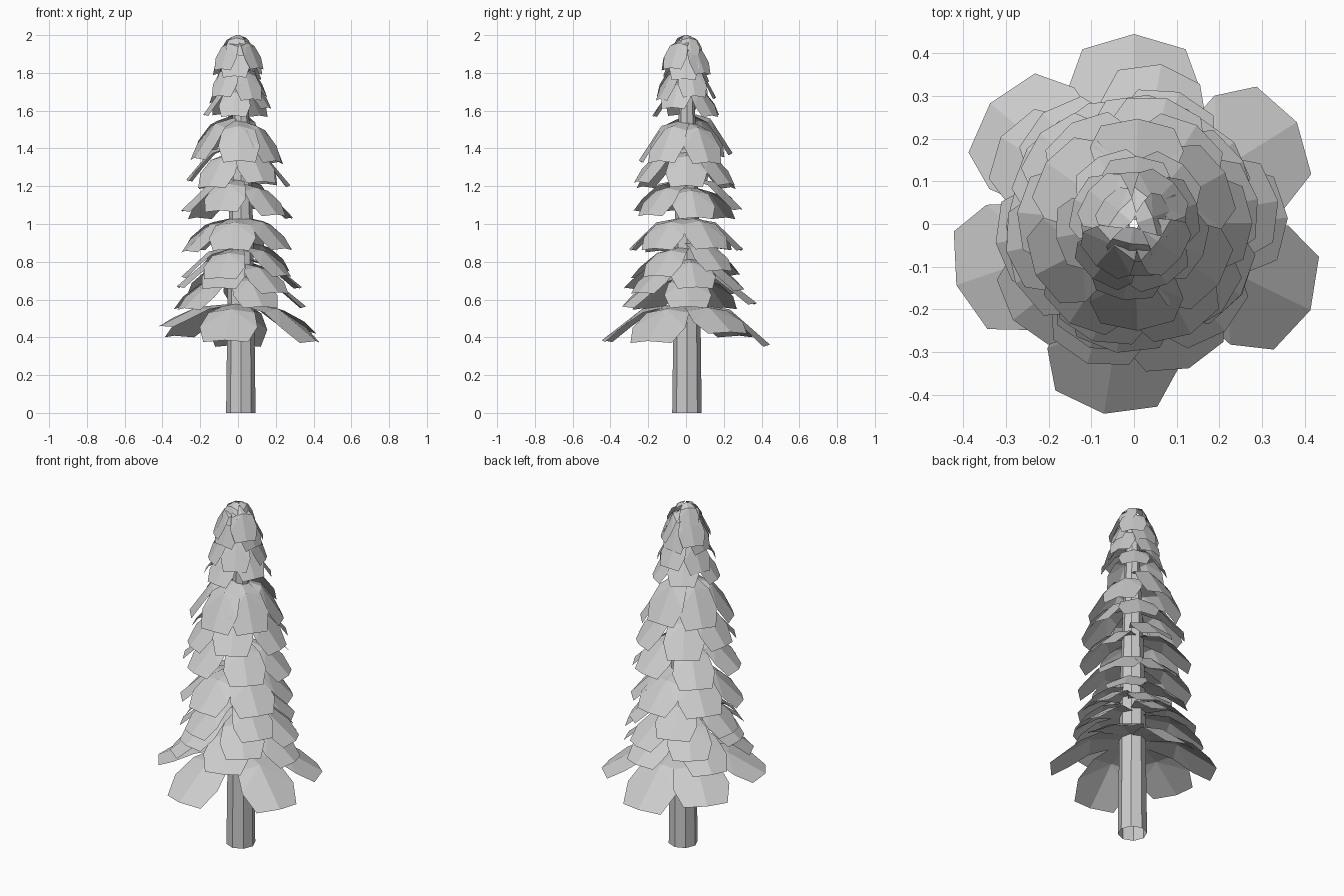
import bpy, bmesh, math, random
from mathutils import Vector

random.seed(4)
cube = bpy.data.objects.get("Cube")
if cube:
    bpy.data.objects.remove(cube)

grey = bpy.data.materials.new("pale_grey")
grey.use_nodes = True
grey.diffuse_color = (0.6, 0.6, 0.6, 1)
grey.node_tree.nodes["Principled BSDF"].inputs["Base Color"].default_value = (0.6, 0.6, 0.6, 1)

AXIS = Vector((0.015, 0.005, 0))


def finish(name, bm):
    mesh = bpy.data.meshes.new(name)
    bm.to_mesh(mesh)
    bm.free()
    mesh.materials.append(grey)
    obj = bpy.data.objects.new(name, mesh)
    bpy.context.collection.objects.link(obj)
    return obj


def add_bough(bm, degrees, reach, tip_z, height, half_width):
    """Drooping folded leaf: a raised spine with lower sides and a crease halfway."""
    angle = math.radians(degrees)
    out = Vector((math.cos(angle), math.sin(angle), 0))
    side = Vector((-out.y, out.x, 0))

    def vert(r, s, h):
        p = out * (r * reach) + side * (s * half_width)
        return bm.verts.new((p.x, p.y, tip_z + h * height))

    spine = [vert(0.08, 0, 1.02), vert(0.52, 0, 0.88), vert(1.0, 0, 0.05)]
    for sign in (-1, 1):
        root = vert(0.12, sign * 0.4, 0.97)
        crease = vert(0.47, sign * 0.8, 0.78)
        wide = vert(0.71, sign, 0.4)
        corner = vert(0.92, sign * 0.78, 0.0)
        for loop in ((spine[0], root, crease, spine[1]),
                     (spine[1], crease, wide),
                     (spine[1], wide, corner, spine[2])):
            bm.faces.new(loop if sign < 0 else loop[::-1])


# Trunk: open octagonal tube, tapering toward the tip
bm = bmesh.new()
rings = []
for z, radius in ((0, 0.078), (0.97, 0.066), (1.94, 0.03)):
    ring = bmesh.ops.create_circle(bm, segments=8, radius=radius)["verts"]
    for v in ring:
        v.co += AXIS + Vector((0, 0, z))
    rings.append(ring)
for low, high in zip(rings, rings[1:]):
    for i in range(8):
        j = (i + 1) % 8
        bm.faces.new((low[i], low[j], high[j], high[i]))
bmesh.ops.recalc_face_normals(bm, faces=bm.faces)
finish("trunk", bm)

# Lowest skirt: large boughs as (direction, reach, tip height)
bm = bmesh.new()
for degrees, reach, tip in ((90, 0.445, 0.35), (32, 0.45, 0.42), (-26, 0.46, 0.37),
                            (-99, 0.45, 0.375), (199, 0.44, 0.455), (140, 0.44, 0.40)):
    add_bough(bm, degrees, reach, tip, 0.575 - tip, 0.155)
finish("lowest_boughs", bm)

# Upper tiers: tip height, reach, height, half width, count, first direction
tiers = [
    (0.56, 0.37, 0.17, 0.125, 5, -67),
    (0.64, 0.335, 0.16, 0.12, 6, -112),
    (0.73, 0.30, 0.16, 0.115, 5, -36),
    (0.87, 0.30, 0.17, 0.125, 6, -94),
    (1.05, 0.295, 0.17, 0.115, 6, -106),
    (1.21, 0.28, 0.19, 0.11, 6, -62),
    (1.34, 0.25, 0.22, 0.11, 6, -92),
    (1.59, 0.18, 0.15, 0.085, 5, -96),
    (1.65, 0.155, 0.17, 0.08, 5, -58),
    (1.76, 0.12, 0.17, 0.08, 4, -98),
    (1.81, 0.13, 0.16, 0.075, 4, -40),
]
for i, (tip, reach, height, width, count, start) in enumerate(tiers):
    bm = bmesh.new()
    for k in range(count):
        add_bough(bm, start + k * 360 / count + random.uniform(-4, 4),
                  reach * random.uniform(0.97, 1.04),
                  tip + random.uniform(-0.025, 0.025), height, width)
    finish("bough_tier_%d" % (i + 2), bm)

# Crown: small leaves folded over the tip
bm = bmesh.new()
for k in range(3):
    add_bough(bm, 20 + k * 120, 0.09, 1.89, 0.108, 0.055)
finish("crown", bm)
